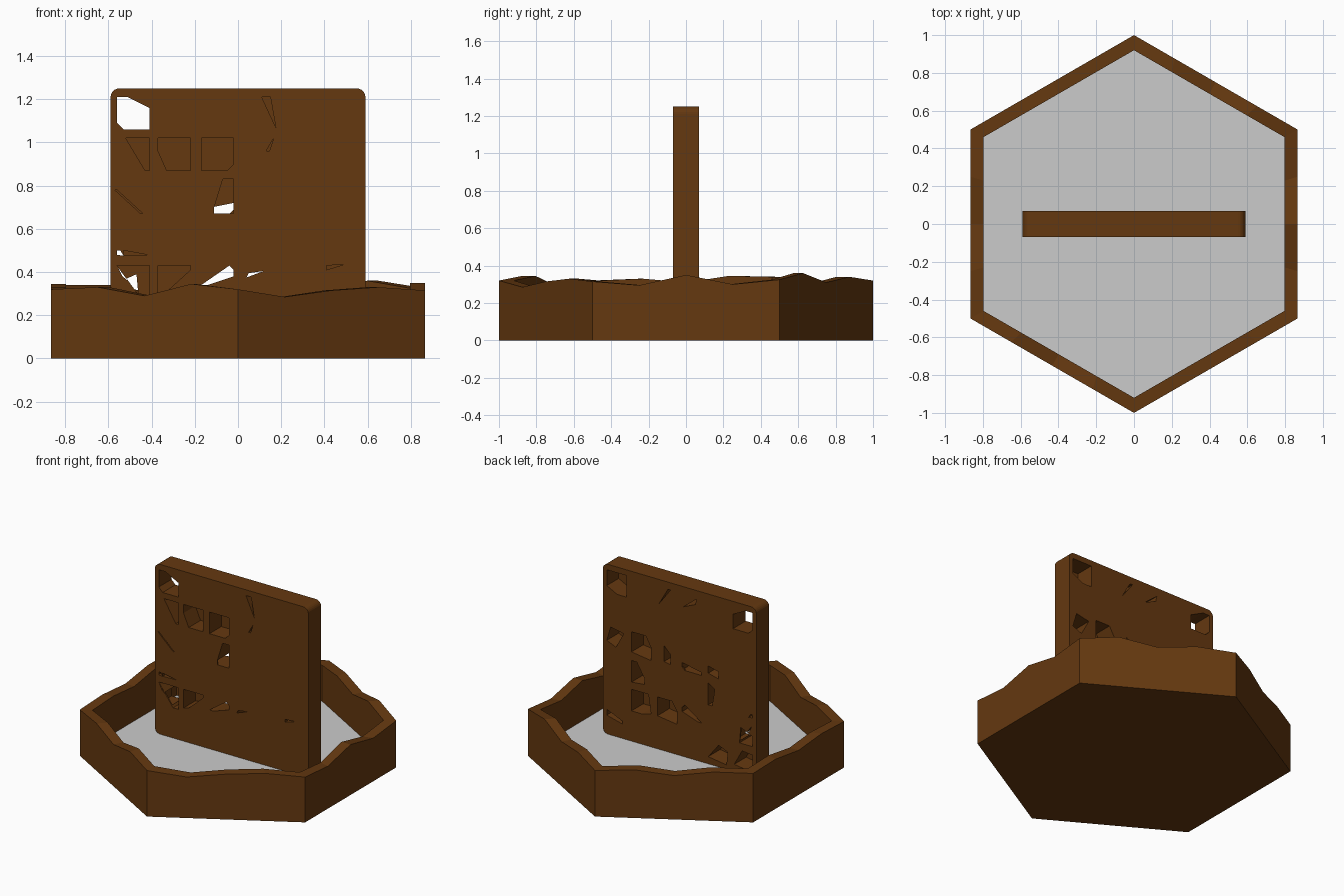
import bpy, bmesh, math

if "Cube" in bpy.data.objects:
    bpy.data.objects.remove(bpy.data.objects["Cube"])

brown = bpy.data.materials.new("dark_wood")
brown.diffuse_color = (0.13, 0.04, 0.005, 1)
brown.use_nodes = True
brown.node_tree.nodes["Principled BSDF"].inputs["Base Color"].default_value = brown.diffuse_color


def finish(name, bm, mat=None):
    bmesh.ops.recalc_face_normals(bm, faces=bm.faces[:])
    me = bpy.data.meshes.new(name)
    bm.to_mesh(me)
    bm.free()
    ob = bpy.data.objects.new(name, me)
    bpy.context.collection.objects.link(ob)
    if mat:
        me.materials.append(mat)
    return ob


def prism(bm, pts, y0, y1):
    """Closed x-z outline extruded along y."""
    a = [bm.verts.new((x, y0, z)) for x, z in pts]
    b = [bm.verts.new((x, y1, z)) for x, z in pts]
    bm.faces.new(a)
    bm.faces.new(b[::-1])
    for i in range(len(pts)):
        j = (i + 1) % len(pts)
        bm.faces.new((a[i], b[i], b[j], a[j]))


# Hexagonal tray: uneven rim, four segments on each side
FLOOR = 0.07
corner = [(math.cos(math.radians(60 * k - 90)), math.sin(math.radians(60 * k - 90))) for k in range(6)]
rim = [.32, .285, .315, .33, .315, .295, .35, .30, .325, .36, .31, .34,
       .32, .335, .305, .34, .34, .345, .31, .33, .32, .33, .29, .345]
path = []
for k in range(6):
    (ax, ay), (bx, by) = corner[k], corner[(k + 1) % 6]
    path += [(ax + (bx - ax) * t / 4, ay + (by - ay) * t / 4) for t in range(4)]
bm = bmesh.new()
s = 0.92
rings = [[bm.verts.new((x, y, 0)) for x, y in path],
         [bm.verts.new((x, y, h)) for (x, y), h in zip(path, rim)],
         [bm.verts.new((x * s, y * s, h)) for (x, y), h in zip(path, rim)],
         [bm.verts.new((x * s, y * s, FLOOR - .01)) for x, y in path]]
for lo, hi in zip(rings, rings[1:]):
    for i in range(24):
        j = (i + 1) % 24
        bm.faces.new((lo[i], lo[j], hi[j], hi[i]))
bm.faces.new(rings[0])
bm.faces.new(rings[3])
finish("tray", bm, brown)

# Grey tray floor
bm = bmesh.new()
bm.faces.new([bm.verts.new((x * s, y * s, FLOOR)) for x, y in corner])
finish("tray_floor", bm)

# Upright slab with rounded corners
bm = bmesh.new()
outline, r, h = [], 0.04, 0.59
for k, (sx, sz) in enumerate([(1, 1), (-1, 1), (-1, -1), (1, -1)]):
    for n in range(7):
        a = math.radians(90 * k + 15 * n)
        outline.append((sx * (h - r) + r * math.cos(a), 0.66 + sz * (h - r) + r * math.sin(a)))
prism(bm, outline, -0.07, 0.07)
slab = finish("slab", bm, brown)

# Broken openings in the front, the back and right through the slab
front = [
    [(-.52, 1.02), (-.41, 1.02), (-.41, .87), (-.43, .87)],
    [(-.37, 1.02), (-.22, 1.02), (-.22, .87), (-.33, .87), (-.37, .96)],
    [(-.17, 1.02), (-.02, 1.02), (-.02, .90), (-.05, .87), (-.17, .87)],
    [(-.07, .83), (-.02, .83), (-.02, .67), (-.11, .67), (-.11, .70)],
    [(-.57, .78), (-.56, .78), (-.44, .67), (-.45, .67)],
    [(.11, 1.21), (.15, 1.21), (.175, 1.07)],
    [(.165, 1.02), (.13, .96), (.145, .96)],
    [(-.53, .50), (-.42, .48), (-.53, .478)],
    [(-.56, .43), (-.41, .43), (-.41, .28), (-.45, .28)],
    [(-.37, .43), (-.22, .43), (-.22, .41), (-.33, .31), (-.37, .30)],
    [(.41, .41), (.49, .435), (.41, .43)],
]
back = [
    [(.56, 1.21), (.41, 1.21), (.41, 1.06), (.48, 1.06), (.56, 1.10)],
    [(.07, 1.20), (.09, 1.20), (.16, 1.08)],
    [(-.03, 1.11), (-.13, 1.19), (-.12, 1.15)],
    [(.56, .72), (.53, .82), (.43, .80), (.49, .69)],
    [(.37, .83), (.26, .83), (.22, .76), (.22, .67), (.37, .69)],
    [(.37, .63), (.33, .63), (.27, .53), (.27, .49), (.37, .48)],
    [(.12, .80), (.07, .75), (.07, .68), (.12, .69)],
    [(-.02, .72), (-.17, .69), (-.17, .67), (-.04, .67), (-.02, .69)],
    [(-.22, .75), (-.30, .73), (-.30, .68), (-.22, .70)],
    [(.56, .24), (.44, .19), (.44, .17), (.56, .20)],
    [(.37, .43), (.24, .43), (.22, .30), (.29, .28), (.37, .28)],
    [(.17, .43), (.06, .43), (.02, .37), (.02, .28), (.17, .30)],
    [(-.22, .63), (-.27, .60), (-.25, .48), (-.22, .48)],
    [(-.56, .35), (-.47, .39), (-.46, .28), (-.56, .28)],
    [(-.22, .12), (-.30, .22), (-.37, .19), (-.36, .10)],
    [(-.42, .12), (-.48, .23), (-.56, .22), (-.56, .10)],
]
through = [
    [(-.56, 1.21), (-.51, 1.21), (-.41, 1.16), (-.41, 1.06), (-.53, 1.06), (-.56, 1.09)],
    [(-.56, .50), (-.545, .50), (-.53, .475), (-.56, .48)],
    [(-.17, .34), (-.04, .43), (-.02, .41), (-.02, .38), (-.14, .34)],
    [(.04, .375), (.12, .405), (.05, .395)],
    [(-.555, .42), (-.51, .36), (-.535, .38)],
]
for name, polys, y0, y1 in (("front", front, -.1, .06), ("back", back, -.06, .1), ("through", through, -.1, .1)):
    bm = bmesh.new()
    for p in polys:
        prism(bm, p, y0, y1)
    cutter = finish(name + "_cutter", bm, brown)
    cutter.hide_render = True
    bpy.context.view_layer.objects.active = slab
    mod = slab.modifiers.new(name, 'BOOLEAN')
    mod.operation, mod.solver, mod.object = 'DIFFERENCE', 'EXACT', cutter
    bpy.ops.object.modifier_apply(modifier=mod.name)
    bpy.data.objects.remove(cutter)
